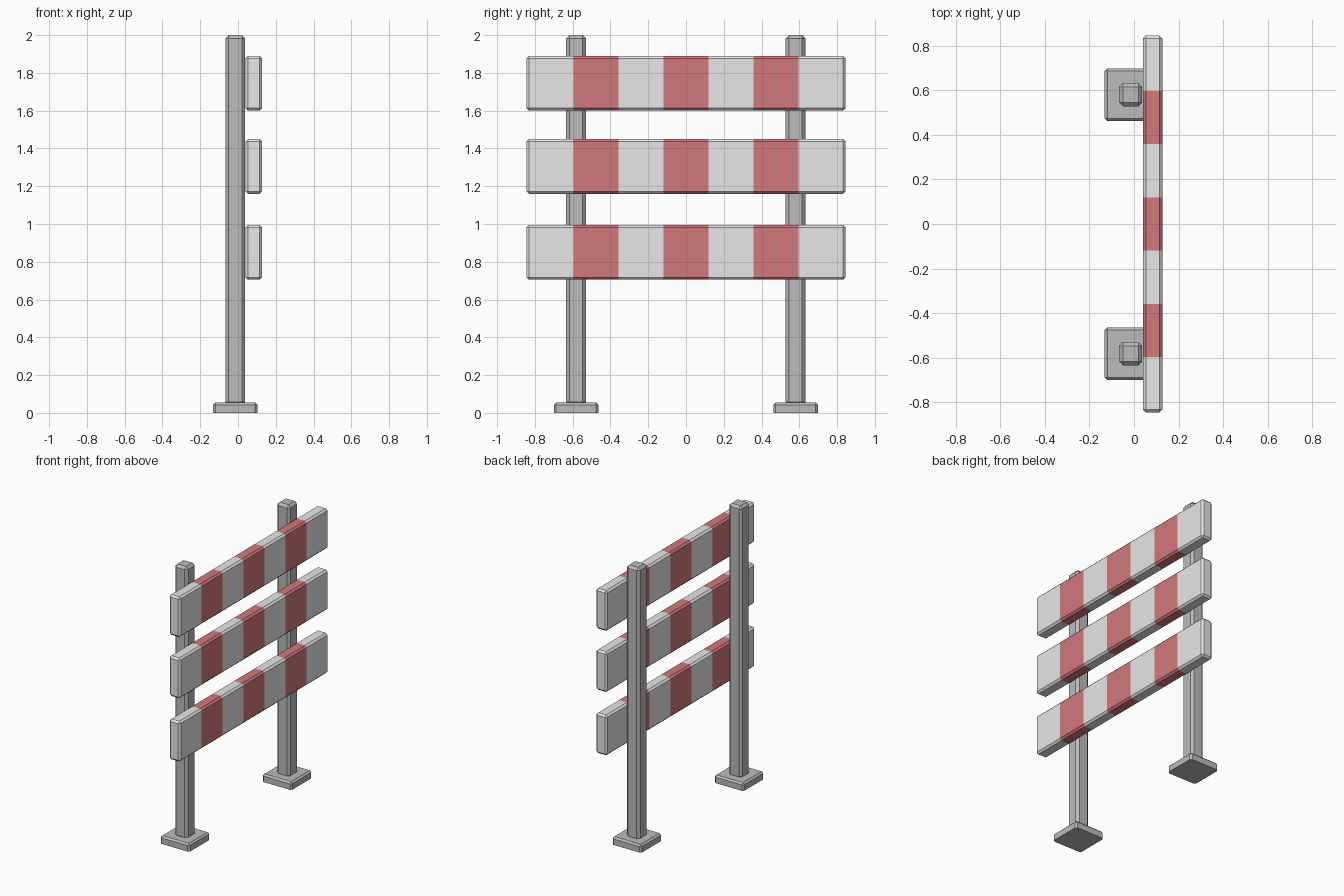
import bpy
import bmesh
from mathutils import Vector

cube = bpy.data.objects.get("Cube")
if cube:
    bpy.data.objects.remove(cube, do_unlink=True)


def material(name, rgb):
    mat = bpy.data.materials.new(name)
    mat.use_nodes = True
    mat.diffuse_color = (*rgb, 1)
    mat.node_tree.nodes["Principled BSDF"].inputs["Base Color"].default_value = (*rgb, 1)
    return mat


grey = material("post_grey", (0.5, 0.5, 0.5))
white = material("board_white", (0.8, 0.8, 0.8))
red = material("stripe_red", (0.65, 0.19, 0.2))


def chamfered_box(low, high, bevel, keep_bottom=False):
    """Box between two corners with chamfered edges, optionally sharp at the bottom."""
    low, high = Vector(low), Vector(high)
    bm = bmesh.new()
    bmesh.ops.create_cube(bm, size=1)
    for v in bm.verts:
        v.co = (low + high) / 2 + v.co * (high - low)
    edges = [e for e in bm.edges
             if not (keep_bottom and all(v.co.z < low.z + 0.001 for v in e.verts))]
    bmesh.ops.bevel(bm, geom=edges, offset=bevel, segments=1, affect='EDGES')
    return bm


def finish(bm, name, mats):
    bmesh.ops.recalc_face_normals(bm, faces=bm.faces)
    mesh = bpy.data.meshes.new(name)
    bm.to_mesh(mesh)
    bm.free()
    for mat in mats:
        mesh.materials.append(mat)
    obj = bpy.data.objects.new(name, mesh)
    bpy.context.collection.objects.link(obj)
    return obj


# Two posts, each on a square foot plate
post_x = -0.015
for side, y in (("front", -0.582), ("back", 0.58)):
    bm = chamfered_box((post_x - 0.052, y - 0.052, 0.04),
                       (post_x + 0.052, y + 0.052, 2), 0.017)
    finish(bm, side + "_post", [grey])
    bm = chamfered_box((post_x - 0.117, y - 0.118, 0),
                       (post_x + 0.117, y + 0.118, 0.055), 0.012, keep_bottom=True)
    finish(bm, side + "_foot_plate", [grey])

# Three boards, each with three red stripes cut across it
pitch, half_stripe = 0.477, 0.119
stripes = [i * pitch for i in (-1, 0, 1)]
for name, z in (("lower", 0.85), ("middle", 1.305), ("upper", 1.745)):
    bm = chamfered_box((0.04, -0.845, z - 0.145), (0.128, 0.845, z + 0.145), 0.013)
    for centre in stripes:
        for edge in (-half_stripe, half_stripe):
            bmesh.ops.bisect_plane(bm, geom=bm.verts[:] + bm.edges[:] + bm.faces[:],
                                   plane_co=(0, centre + edge, 0), plane_no=(0, 1, 0))
    for face in bm.faces:
        y = face.calc_center_median().y
        face.material_index = int(any(abs(y - c) < half_stripe for c in stripes))
    finish(bm, name + "_board", [white, red])
